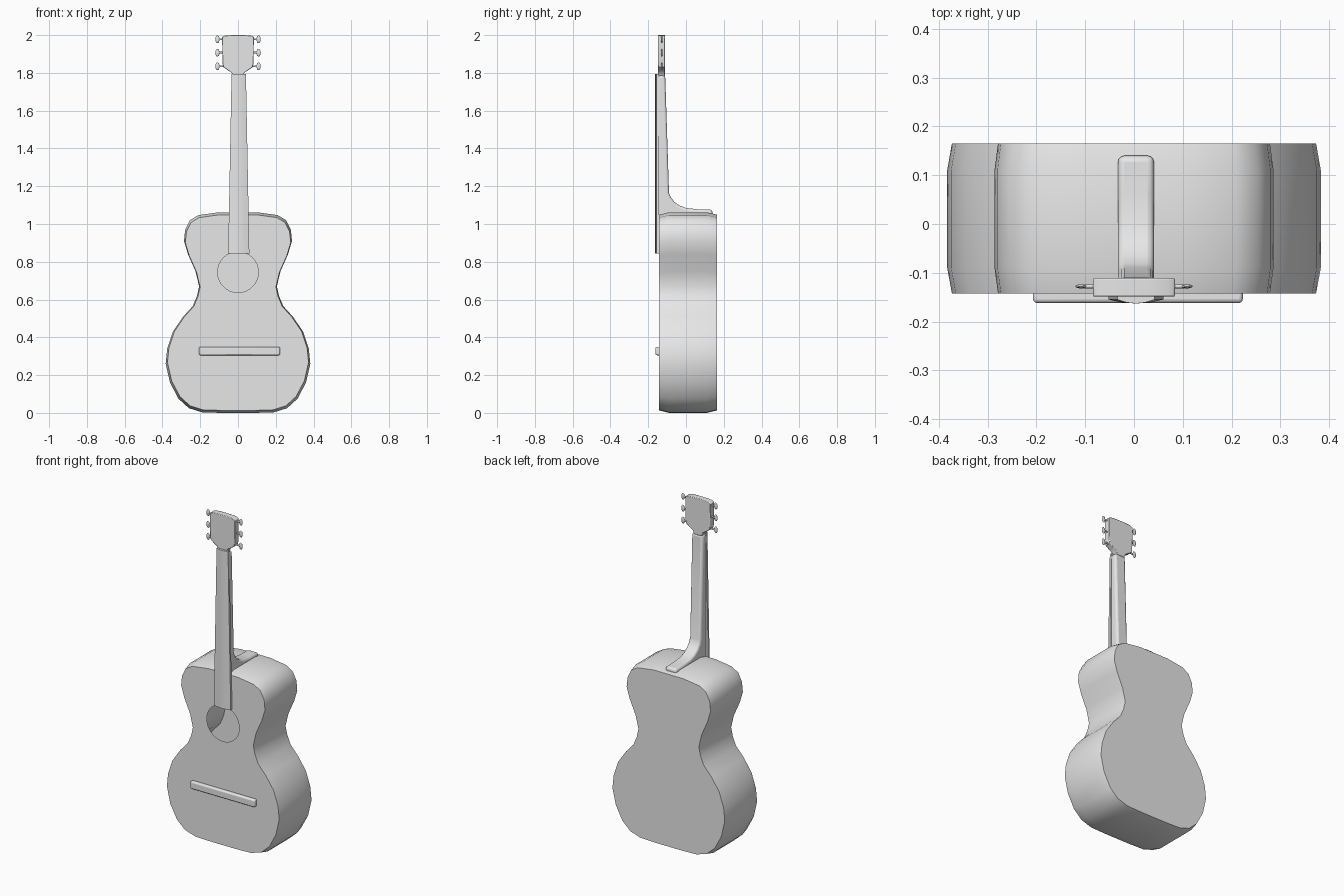
import bpy, bmesh, math
from mathutils import Vector

if "Cube" in bpy.data.objects:
    bpy.data.objects.remove(bpy.data.objects["Cube"])

grey = bpy.data.materials.new("plain_grey")
grey.use_nodes = True
grey.diffuse_color = (0.8, 0.8, 0.8, 1)
grey.node_tree.nodes["Principled BSDF"].inputs["Base Color"].default_value = (0.8, 0.8, 0.8, 1)


def finish(name, bm, bevel=0, segments=3, angle=40):
    """Turn a bmesh into a shaded object, optionally with rounded edges."""
    bmesh.ops.recalc_face_normals(bm, faces=bm.faces)
    mesh = bpy.data.meshes.new(name)
    bm.to_mesh(mesh)
    bm.free()
    mesh.materials.append(grey)
    obj = bpy.data.objects.new(name, mesh)
    bpy.context.collection.objects.link(obj)
    if bevel:
        mod = obj.modifiers.new("rounded_edges", "BEVEL")
        mod.width, mod.segments = bevel, segments
        mod.limit_method = "ANGLE"
        mod.angle_limit = math.radians(50)
    bpy.ops.object.select_all(action="DESELECT")
    obj.select_set(True)
    bpy.context.view_layer.objects.active = obj
    bpy.ops.object.shade_smooth_by_angle(angle=math.radians(angle))
    return obj


def loft(rings, cap_first=True):
    """Skin a list of point rings; returns the bmesh and its vertex rings."""
    bm = bmesh.new()
    loops = [[bm.verts.new(p) for p in ring] for ring in rings]
    n = len(loops[0])
    for a, b in zip(loops, loops[1:]):
        for i in range(n):
            j = (i + 1) % n
            bm.faces.new((a[i], a[j], b[j], b[i]))
    if cap_first:
        bm.faces.new(loops[0])
    bm.faces.new(loops[-1])
    return bm, loops


def mirrored(half):
    """Close a right-hand outline with its mirror image."""
    return half + [(-x, z) for x, z in reversed(half)]


# Body: hollow shell with a waisted outline and a round sound hole
outline = mirrored([
    (0.09, 0.0), (0.19, 0.003), (0.26, 0.025), (0.315, 0.075), (0.36, 0.16),
    (0.383, 0.26), (0.375, 0.34), (0.345, 0.43), (0.29, 0.51), (0.24, 0.565),
    (0.217, 0.62), (0.206, 0.67), (0.225, 0.75), (0.265, 0.84), (0.286, 0.91),
    (0.28, 0.97), (0.255, 1.02), (0.21, 1.047), (0.1, 1.062)])
mid = 0.53
levels = [(-0.142, 0.975), (-0.09, 1), (0.11, 1), (0.165, 0.975)]
bm, loops = loft([[(x * s, y, mid + (z - mid) * s) for x, z in outline]
                  for y, s in levels], cap_first=False)
sides = 32
hole = [bm.verts.new((0.108 * math.cos(a), levels[0][0], 0.745 + 0.108 * math.sin(a)))
        for a in (math.tau * i / sides for i in range(sides))]
rim = []
for ring in (loops[0], hole):
    for a, b in zip(ring, ring[1:] + ring[:1]):
        rim.append(bm.edges.get((a, b)) or bm.edges.new((a, b)))
bmesh.ops.triangle_fill(bm, edges=rim, use_beauty=True, normal=Vector((0, -1, 0)))
finish("body", bm)

# Fretboard: tapered strip with a gently arched front
cx = 0.004
section = [(-1, -0.142), (-1, -0.155), (-0.5, -0.161), (0, -0.163),
           (0.5, -0.161), (1, -0.155), (1, -0.142)]
bm, _ = loft([[(cx + u * w, y, z) for u, y in section]
              for z, w in ((0.845, 0.056), (1.795, 0.038))])
finish("fretboard", bm)

# Neck: side profile sweeping into the heel on top of the body
profile = [(-0.152, 1.04), (-0.152, 1.785), (-0.11, 1.785), (-0.09, 1.165),
           (-0.081, 1.142), (-0.062, 1.117), (-0.035, 1.098), (0.0, 1.085),
           (0.06, 1.078), (0.14, 1.076), (0.14, 1.04)]
bm, _ = loft([[(cx + x, y, z) for y, z in profile] for x in (-0.037, 0.037)])
finish("neck", bm, bevel=0.013)

# Headstock: flat plate narrowing to the neck
head = mirrored([(0.026, 1.78), (0.034, 1.802), (0.055, 1.815), (0.077, 1.83),
                 (0.082, 1.85), (0.084, 1.99), (0.07, 1.997), (0.03, 2.0)])
bm, _ = loft([[(x, y, z) for x, z in head] for y in (-0.149, -0.111)])
finish("headstock", bm, bevel=0.003, segments=2)

# Bridge: rounded bar on the front
bm, _ = loft([[(x, y, z) for y, z in ((-0.135, 0.305), (-0.162, 0.305),
                                      (-0.162, 0.35), (-0.135, 0.35))]
              for x in (-0.207, 0.223)])
finish("bridge", bm, bevel=0.008)


# Tuning pegs: a shaft and a flattened button, three on each side
def lathe_x(name, side, z, stations, flat):
    ring = [math.tau * i / 12 for i in range(12)]
    bm, _ = loft([[(side * x, -0.128 + flat * r * math.cos(a), z + r * math.sin(a))
                   for a in ring] for x, r in stations])
    finish(name, bm, angle=60)


for side, label in ((1, "left"), (-1, "right")):
    for i, z in enumerate((1.835, 1.907, 1.978), 1):
        lathe_x(f"{label}_peg_shaft_{i}", side, z,
                [(0.075, 0.005), (0.104, 0.005)], 0.8)
        lathe_x(f"{label}_peg_button_{i}", side, z,
                [(0.098, 0.007), (0.102, 0.017), (0.109, 0.021),
                 (0.116, 0.017), (0.12, 0.007)], 0.2)
